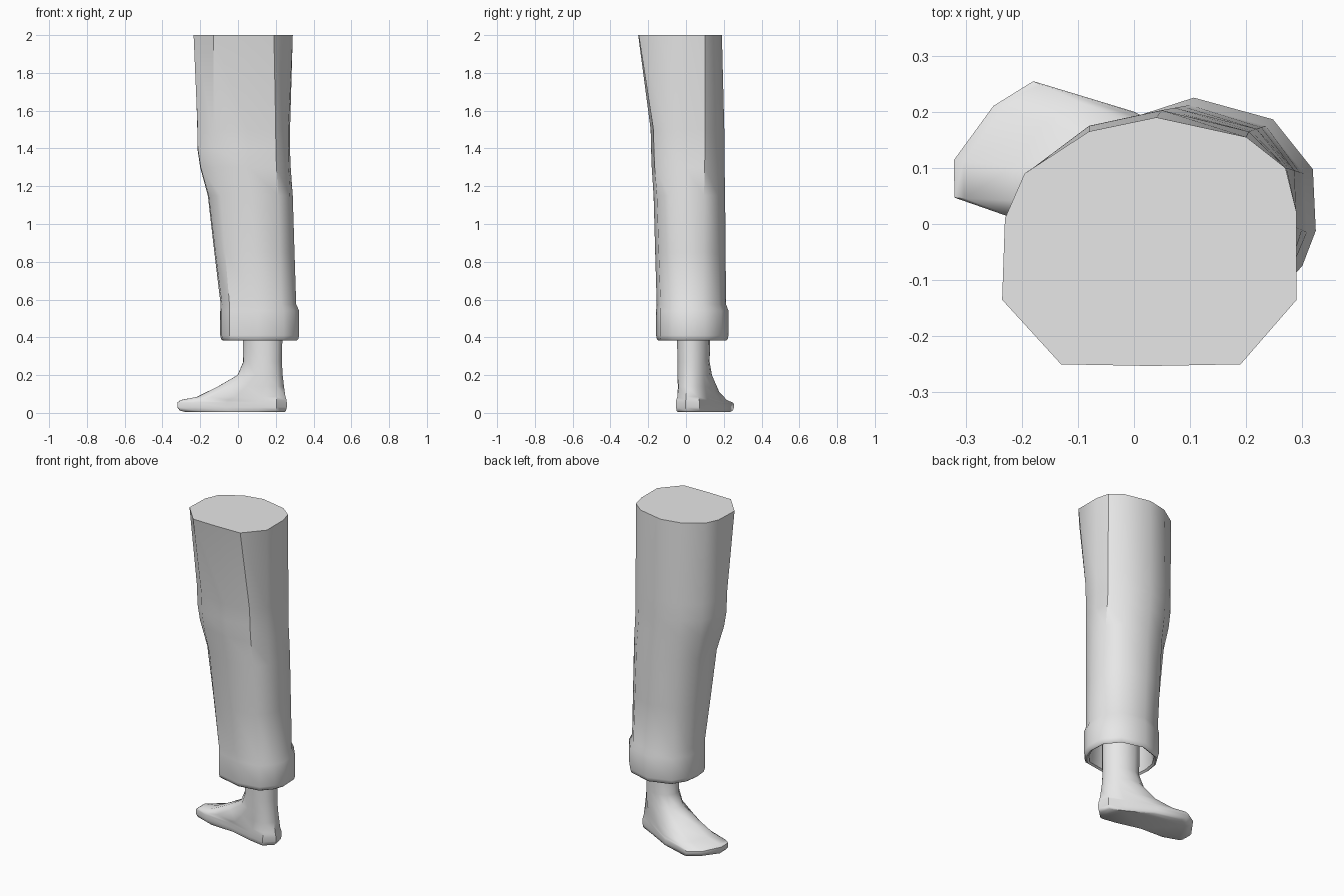
import bpy, bmesh, math

if "Cube" in bpy.data.objects:
    bpy.data.objects.remove(bpy.data.objects["Cube"])

grey = bpy.data.materials.new("plain grey")
grey.diffuse_color = (0.8, 0.8, 0.8, 1)
grey.use_nodes = True
grey.node_tree.nodes["Principled BSDF"].inputs["Base Color"].default_value = grey.diffuse_color


def loft(name, rings, angle):
    """Skin equal-length closed rings and cap both ends."""
    bm = bmesh.new()
    loops = [[bm.verts.new(p) for p in r] for r in rings]
    n = len(loops[0])
    for a, b in zip(loops, loops[1:]):
        for i in range(n):
            j = (i + 1) % n
            bm.faces.new((a[i], a[j], b[j], b[i]))
    bm.faces.new(loops[0])
    bm.faces.new(loops[-1])
    bmesh.ops.recalc_face_normals(bm, faces=bm.faces)
    me = bpy.data.meshes.new(name)
    bm.to_mesh(me)
    bm.free()
    me.materials.append(grey)
    ob = bpy.data.objects.new(name, me)
    bpy.context.collection.objects.link(ob)
    bpy.ops.object.select_all(action='DESELECT')
    ob.select_set(True)
    bpy.context.view_layer.objects.active = ob
    bpy.ops.object.shade_smooth_by_angle(angle=math.radians(angle))
    return ob


def mix(a, b, t):
    return [(p[0] + (q[0] - p[0]) * t, p[1] + (q[1] - p[1]) * t) for p, q in zip(a, b)]


def at(ring, z):
    return [(x, y, z) for x, y in ring]


# Trouser cross-sections: thigh, knee and hem
thigh = [(-.235, -.135), (-.13, -.25), (.03, -.253), (.19, -.25), (.29, -.135), (.29, .02),
         (.27, .10), (.2, .155), (.04, .19), (-.08, .165), (-.195, .09), (-.23, .01)]
knee = [(-.213, -.09), (-.13, -.165), (.05, -.185), (.2, -.17), (.266, -.10), (.275, 0),
        (.272, .10), (.205, .165), (.05, .203), (-.08, .175), (-.18, .10), (-.215, .01)]
hem = [(-.085, -.06), (-.045, -.12), (.10, -.155), (.23, -.135), (.285, -.075), (.308, -.015),
       (.303, .09), (.235, .175), (.10, .212), (-.03, .17), (-.08, .09), (-.092, .01)]


def cuff_ring(s):
    cx, cy = .115, .035
    return [(cx + (x - .108) * s, cy + (y - .03) * s) for x, y in hem]


# Trouser leg with turned-up cuff and hollow opening
rings = [at(thigh, 2), at(mix(thigh, knee, .97), 1.5), at(knee, 1.4)]
rings += [at(mix(knee, hem, t), z) for z, t in
          [(1.3, .12), (1.15, .45), (.85, .73), (.575, 1)]]
rings += [at(cuff_ring(s), z) for z, s in
          [(.54, 1.045), (.41, 1.045), (.39, 1.02), (.382, .97), (.39, .91), (.43, .88), (.55, .86)]]
loft("trouser_leg", rings, 40)

# Bare foot: sole outline (along foot, across foot) blended into the ankle
sole = [(-.135, 0), (-.10, .065), (0, .08), (.17, .09), (.333, .135), (.43, .133),
        (.452, .07), (.415, -.044), (.361, -.108), (.173, -.112), (0, -.08), (-.10, -.065)]
ankle = [(-.11 * math.cos(i * math.pi / 6), .085 * math.sin(i * math.pi / 6)) for i in range(12)]
ORIGIN, TOE, SIDE = (.13, .04), (-.95, .31), (-.31, -.95)


def foot_ring(z, t, s=1):
    out = []
    for i, (u, v) in enumerate(mix(sole, ankle, t)):
        u, v = u * s, v * s
        low = .8 if i in (7, 8, 9) and .05 < z < .19 else 1   # outer side slopes lower
        out.append((ORIGIN[0] + u * TOE[0] + v * SIDE[0],
                    ORIGIN[1] + u * TOE[1] + v * SIDE[1], z * low))
    return out


levels = [(0.004, 0, .9), (.012, 0, .97), (.03, 0, 1), (.055, 0, 1), (.068, .05, 1), (.085, .3, 1),
          (.14, .62, 1), (.2, .92, 1), (.27, 1, .98), (.38, 1, 1), (.56, 1, 1)]
loft("foot", [foot_ring(*lv) for lv in levels], 50)
